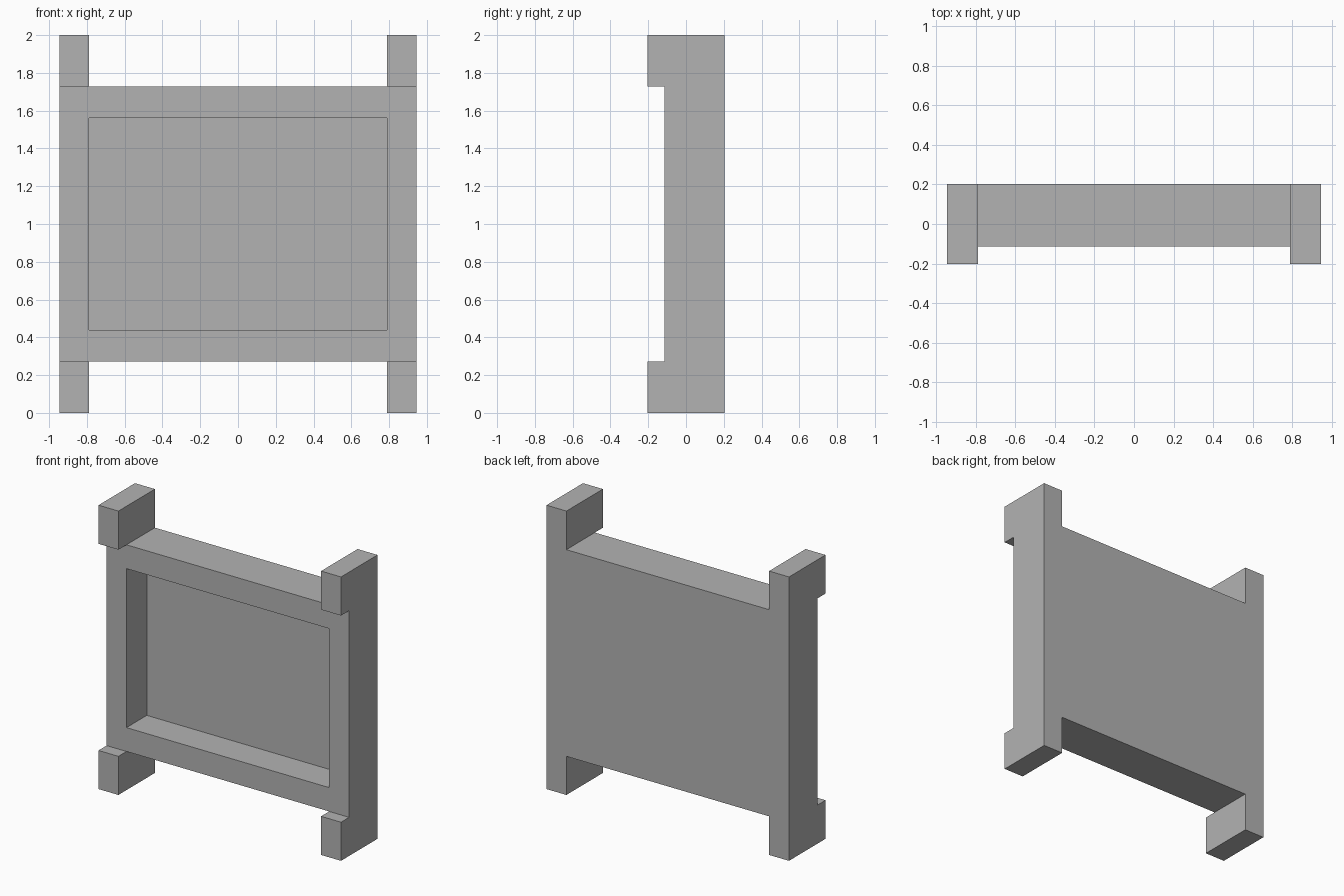
import bpy
import bmesh

cube = bpy.data.objects.get("Cube")
if cube:
    bpy.data.objects.remove(cube)

# Main dimensions
HALF_W, INNER_W = 0.945, 0.79
BACK, FRONT, FRAME_FRONT = 0.203, -0.203, -0.113
RECESS_BACK = 0.113
HEIGHT, FOOT, RAIL = 2.0, 0.272, 0.44

grey = bpy.data.materials.new("plain grey")
grey.use_nodes = True
colour = (0.45, 0.45, 0.45, 1.0)
grey.diffuse_color = colour
grey.node_tree.nodes["Principled BSDF"].inputs["Base Color"].default_value = colour


def c_profile(z0, step, front, inset):
    """Side outline: full depth at both ends, cut back in the middle."""
    z1 = HEIGHT - z0
    return [(BACK, z0), (BACK, z1), (front, z1), (front, HEIGHT - step),
            (inset, HEIGHT - step), (inset, step), (front, step), (front, z0)]


def extrude_x(name, profile, x0, x1):
    """Extrude a (y, z) outline from x0 to x1."""
    bm = bmesh.new()
    face = bm.faces.new([bm.verts.new((x0, y, z)) for y, z in profile])
    result = bmesh.ops.extrude_face_region(bm, geom=[face])
    moved = [v for v in result["geom"] if isinstance(v, bmesh.types.BMVert)]
    bmesh.ops.translate(bm, verts=moved, vec=(x1 - x0, 0, 0))
    bmesh.ops.recalc_face_normals(bm, faces=bm.faces)
    mesh = bpy.data.meshes.new(name)
    bm.to_mesh(mesh)
    bm.free()
    mesh.materials.append(grey)
    obj = bpy.data.objects.new(name, mesh)
    bpy.context.collection.objects.link(obj)
    return obj


# Side posts with forward-jutting blocks at top and bottom
posts = extrude_x("side_posts", c_profile(0, FOOT, FRONT, FRAME_FRONT), INNER_W, HALF_W)
posts.modifiers.new("Mirror", "MIRROR")

# Recessed panel with its top and bottom rails
extrude_x("recessed_panel", c_profile(FOOT, RAIL, FRAME_FRONT, RECESS_BACK), -INNER_W, INNER_W)
